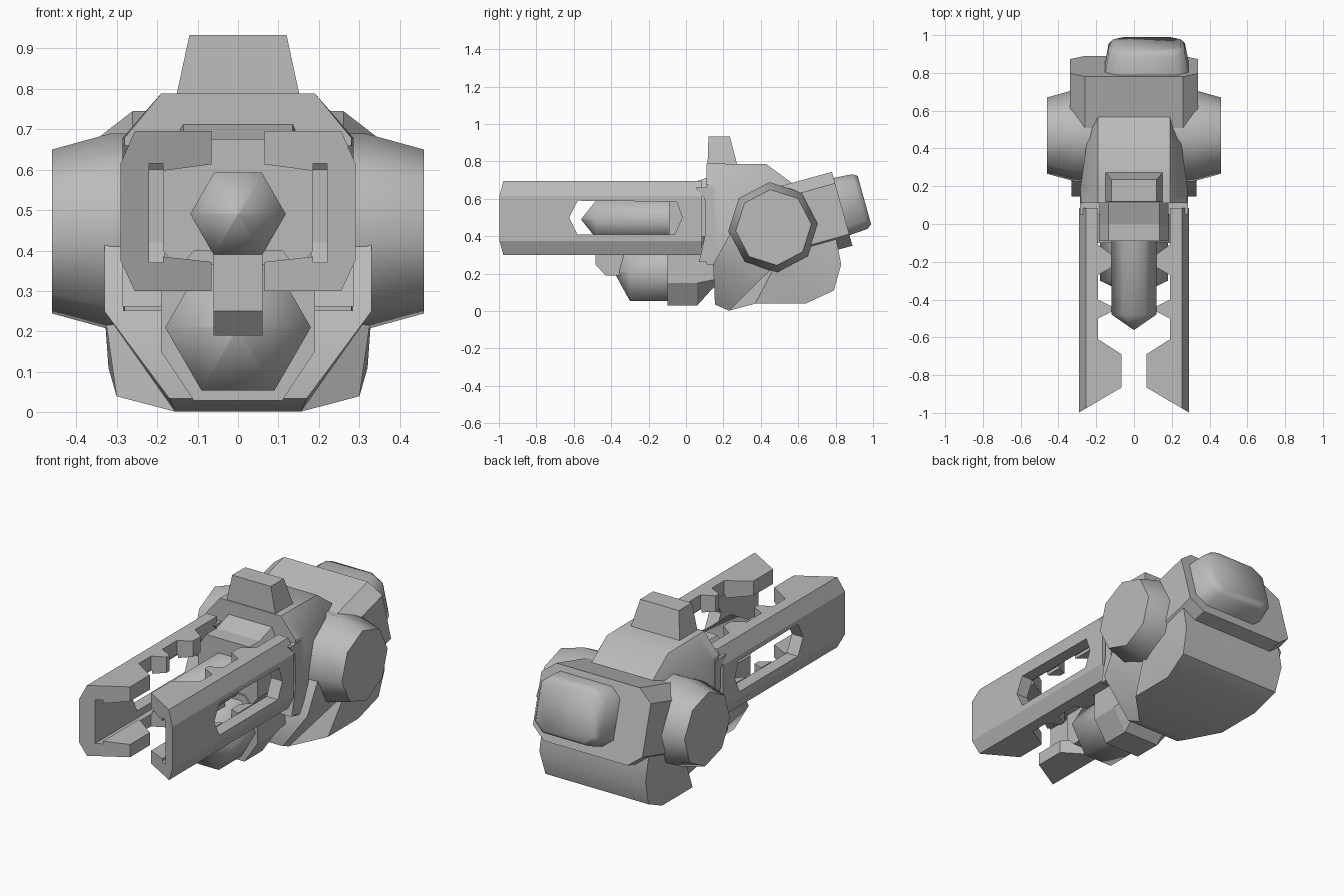
import bpy, bmesh, math
from mathutils import Vector

if "Cube" in bpy.data.objects:
    bpy.data.objects.remove(bpy.data.objects["Cube"])

grey = bpy.data.materials.new("plain grey")
grey.use_nodes = True
grey.diffuse_color = (0.5, 0.5, 0.5, 1)
grey.node_tree.nodes["Principled BSDF"].inputs["Base Color"].default_value = (0.5, 0.5, 0.5, 1)


def finish(bm, name, angle):
    bmesh.ops.recalc_face_normals(bm, faces=bm.faces)
    me = bpy.data.meshes.new(name)
    bm.to_mesh(me)
    bm.free()
    ob = bpy.data.objects.new(name, me)
    bpy.context.collection.objects.link(ob)
    me.materials.append(grey)
    if angle:
        bpy.ops.object.select_all(action='DESELECT')
        ob.select_set(True)
        bpy.context.view_layer.objects.active = ob
        bpy.ops.object.shade_smooth_by_angle(angle=math.radians(angle))
    return ob


def loft(name, rings, angle=0):
    """Skin matching rings of points and cap both ends."""
    bm = bmesh.new()
    rows = [[bm.verts.new(p) for p in r] for r in rings]
    n = len(rows[0])
    for a, b in zip(rows, rows[1:]):
        for i in range(n):
            j = (i + 1) % n
            bm.faces.new((a[i], a[j], b[j], b[i]))
    bm.faces.new(rows[0])
    bm.faces.new(rows[-1])
    return finish(bm, name, angle)


def place(p, axis, d):
    a, b = p
    return {'x': (d, a, b), 'y': (a, d, b), 'z': (a, b, d)}[axis]


def prism(name, pts, axis, lo, hi, angle=0):
    return loft(name, [[place(p, axis, d) for p in pts] for d in (lo, hi)], angle)


def ngon(n, r, cx, cz, start=0):
    return [(cx + r * math.cos(math.radians(start + 360 * i / n)),
             cz + r * math.sin(math.radians(start + 360 * i / n))) for i in range(n)]


def both(half):
    """Mirror a top-to-bottom half outline across x = 0."""
    return half + [(-x, z) for x, z in reversed(half)]


def stack(name, n, cz, steps, angle, start=0):
    """Lathe-like solid along y from (y, radius) steps."""
    return loft(name, [[place(p, 'y', y) for p in ngon(n, r, 0, cz, start)]
                       for y, r in steps], angle)


def boolean(ob, cutter, op):
    m = ob.modifiers.new(op.lower(), 'BOOLEAN')
    m.operation, m.object, m.solver = op, cutter, 'EXACT'
    bpy.context.view_layer.objects.active = ob
    bpy.ops.object.modifier_apply(modifier=m.name)
    bpy.data.objects.remove(cutter)


# Side rails: toothed plan outline, C-shaped section, long slot
plan = [(.295, -1), (.065, -.865), (.065, -.69), (.19, -.61), (.19, -.5), (.12, -.465),
        (.12, -.435), (.19, -.4), (.19, -.27), (.12, -.23), (.12, -.16), (.19, -.11),
        (.19, .085), (.295, .085)]
section = [(.255, .695), (.05, .695), (.05, .615), (.185, .597), (.185, .615), (.22, .615),
           (.22, .37), (.185, .37), (.185, .385), (.05, .37), (.05, .30), (.255, .30),
           (.29, .375), (.29, .615)]
slot = [(-.625, .5), (-.58, .59), (-.05, .585), (-.02, .5), (-.06, .41), (-.58, .41)]
for side, s in (("left", 1), ("right", -1)):
    rail = prism(side + "_rail", [(s * x, y) for x, y in plan], 'z', .25, .75)
    boolean(rail, prism("section", [(s * x, z) for x, z in section], 'y', -1.1, .2), 'INTERSECT')
    boolean(rail, prism("slot", slot, 'x', s * .1, s * .4), 'DIFFERENCE')
    # Bracket holding the rail to the body
    prism(side + "_rail_bracket", [(.05, .66), (.10, .60), (.105, .42), (.07, .262), (.15, .262),
                                   (.15, .66)], 'x', s * .18, s * .285)
    # Tapered octagonal side hub
    loft(side + "_hub", [[place(p, 'x', s * x) for p in ngon(8, r, .468, .447, 95)]
                         for x, r in ((.1, .243), (.315, .243), (.46, .203))], 50)

# Upper barrel with pointed tip, and its collar
stack("barrel", 6, .49, [(-.56, .002), (-.48, .118), (.1, .118)], 62)
collar = both([(.135, .675), (.185, .6), (.185, .4), (.13, .33)])
loft("barrel_collar", [[(x, -.09, z) for x, z in collar],
                       [(x, .0, z) for x, z in collar],
                       [(x, .12, z + (.04 if z > .65 else 0)) for x, z in collar]])

# Lower barrel with pointed nose, its rear housing and the bar beneath the upper barrel
stack("lower_barrel", 6, .21, [(-.385, .002), (-.3, .18), (-.05, .18)], 62)
housing = both([(.11, .40), (.19, .30), (.19, .15), (.11, .03)])
loft("lower_housing", [[(x, -.1, z) for x, z in housing], [(x, .06, z) for x, z in housing],
                       [(x, .16, max(z, .14) if z < .1 else max(z, .17)) for x, z in housing]])
prism("lower_bar", [(-.485, .39), (-.485, .25), (-.43, .19), (-.2, .19), (-.2, .39)],
      'x', -.06, .06)


# Main upper body, narrowing to the rear
def body_ring(y, top, tw, sw):
    return [(x, y, z) for x, z in both([(tw, top), (sw, top - .11), (sw, .25)])]


loft("upper_body", [body_ring(.11, .788, .19, .28), body_ring(.18, .788, .19, .285),
                    body_ring(.43, .785, .19, .25), body_ring(.58, .675, .19, .22),
                    body_ring(.70, .62, .19, .22)], 40)

# Sight block on top
loft("sight_block", [[(-.155, .115, .77), (.155, .115, .77), (.155, .277, .77), (-.155, .277, .77)],
                     [(-.12, .12, .932), (.12, .12, .932), (.12, .235, .932), (-.12, .235, .932)]])

# Lower drum: side outline with its own half-width at each corner
drum = [(.155, .035, .17), (.23, .002, .155), (.37, .04, .30), (.64, .04, .30), (.79, .11, .32),
        (.83, .25, .33), (.80, .40, .33), (.24, .42, .33), (.145, .25, .33)]
bm = bmesh.new()
sides = [[bm.verts.new((s * w, y, z)) for y, z, w in drum] for s in (1, -1)]
hubs = [bm.verts.new((s * .33, .48, .25)) for s in (1, -1)]
for i in range(len(drum)):
    j = (i + 1) % len(drum)
    bm.faces.new((sides[0][i], sides[0][j], sides[1][j], sides[1][i]))
    for ring, hub in zip(sides, hubs):
        bm.faces.new((ring[i], ring[j], hub))
finish(bm, "lower_drum", 42)

# Rear block and offset cap, both tilted back
TILT = math.radians(15.5)
BACK = Vector((0, .835, .547))
ALONG = Vector((0, math.cos(TILT), math.sin(TILT)))
UP = Vector((0, -math.sin(TILT), math.cos(TILT)))


def tilted_ring(u, hw, hv, cx, cv, cut):
    pts = both([(hw - cut, hv), (hw, hv - cut * .8), (hw, -hv + cut * .8), (hw - cut, -hv)])
    return [BACK + ALONG * u + UP * (v + cv) + Vector((x + cx, 0, 0)) for x, v in pts]


loft("rear_block", [tilted_ring(u, .34, .205, 0, 0, .08) for u in (-.33, 0)])
loft("rear_cap", [tilted_ring(u, w, v, .068, .012, .06)
                  for u, w, v in ((-.02, .224, .16), (.1, .202, .152), (.127, .18, .135))], 62)
